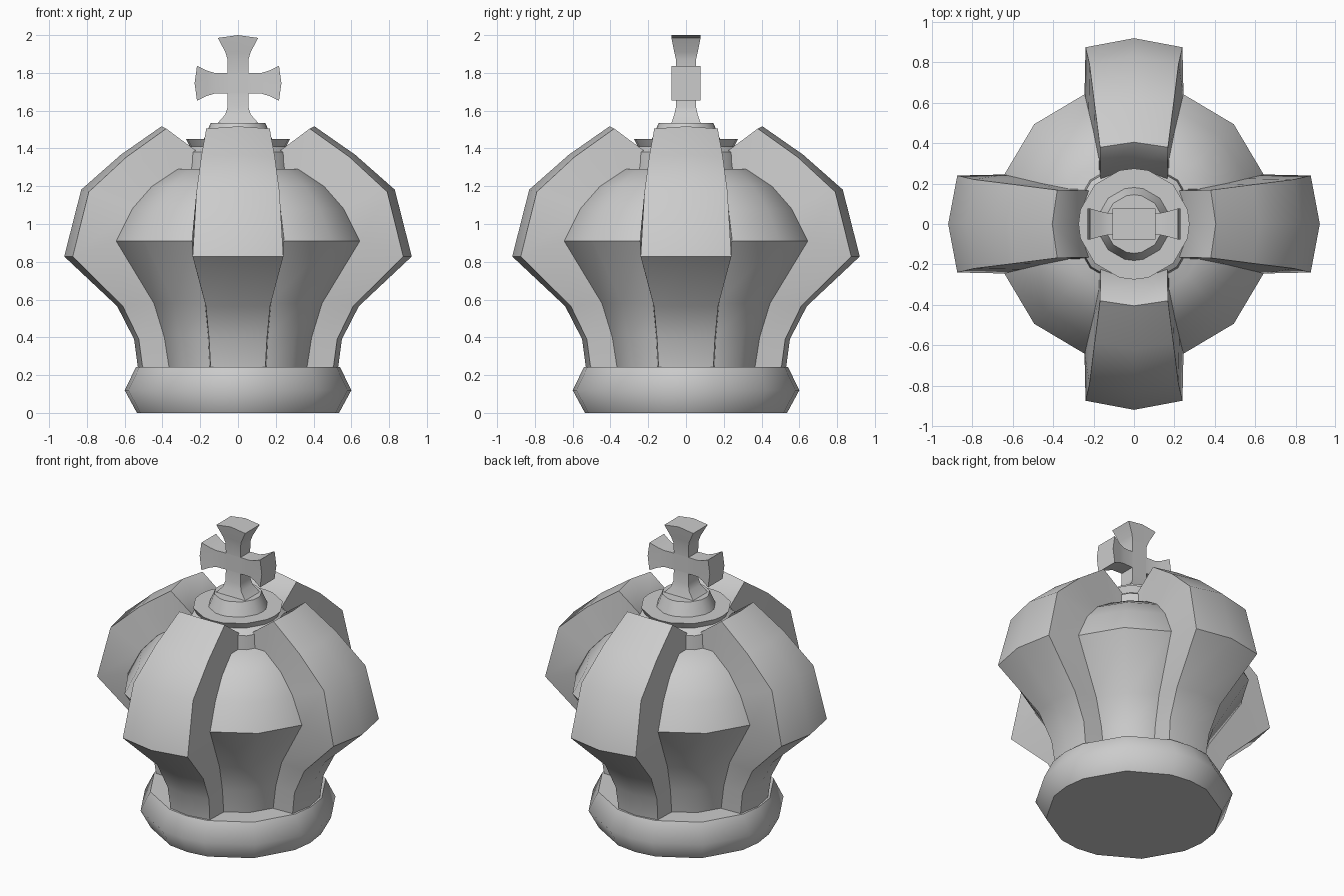
import bpy, bmesh, math
from mathutils import Matrix, Vector

if "Cube" in bpy.data.objects:
    bpy.data.objects.remove(bpy.data.objects["Cube"])


def finish(name, bm, angle):
    bmesh.ops.recalc_face_normals(bm, faces=bm.faces[:])
    mesh = bpy.data.meshes.new(name)
    bm.to_mesh(mesh)
    bm.free()
    ob = bpy.data.objects.new(name, mesh)
    bpy.context.collection.objects.link(ob)
    bpy.ops.object.select_all(action='DESELECT')
    ob.select_set(True)
    bpy.context.view_layer.objects.active = ob
    bpy.ops.object.shade_smooth_by_angle(angle=math.radians(angle))
    return ob


def loft(bm, rings, matrix=Matrix()):
    """Skin closed rings of equal length and cap both ends."""
    rows = [[bm.verts.new(matrix @ Vector(p)) for p in ring] for ring in rings]
    n = len(rows[0])
    for a, b in zip(rows, rows[1:]):
        for i in range(n):
            j = (i + 1) % n
            bm.faces.new((a[i], a[j], b[j], b[i]))
    bm.faces.new(rows[0])
    bm.faces.new(rows[-1])


# Uneven 16-sided outline: two short sides under each arm, two long between
ANGLES = [math.radians(q * 90 + a) for q in range(4) for a in (0, 15, 45, 75)]


def lathe(name, profile, angle=55):
    bm = bmesh.new()
    loft(bm, [[(r * math.cos(a), r * math.sin(a), z) for a in ANGLES]
              for r, z in profile])
    return finish(name, bm, angle)


# Base band, neck disc and knob under the cross
lathe("base_band", [(0.535, 0), (0.6, 0.12), (0.54, 0.243)])
lathe("neck_disc", [(0.31, 1.26), (0.3, 1.38), (0.255, 1.41), (0.275, 1.45)], 30)
lathe("cross_knob", [(0.185, 1.44), (0.16, 1.5), (0.145, 1.535)])

# Per level: body radius, body z, arm edge radius, arm centre radius,
# arm edge z, half width
LEVELS = [
    (0.365, 0.24, 0.505, 0.53, 0.24, 0.145),
    (0.39, 0.40, 0.525, 0.55, 0.39, 0.153),
    (0.445, 0.58, 0.61, 0.64, 0.565, 0.17),
    (0.645, 0.91, 0.875, 0.92, 0.828, 0.24),
    (0.56, 1.08, 0.79, 0.83, 1.17, 0.22),
    (0.455, 1.20, 0.59, 0.62, 1.355, 0.195),
    (0.32, 1.29, 0.38, 0.405, 1.505, 0.168),
]

# Cap body: panels that run from arm to arm with one fold in the middle
bm = bmesh.new()
rings = []
for r, z, _, _, _, w in LEVELS:
    d = math.hypot(r, w) * 1.015 * math.sqrt(0.5)
    ring = []
    for q in range(4):
        rot = Matrix.Rotation(q * math.pi / 2, 4, 'Z')
        ring += [rot @ Vector(p) for p in ((r, -w, z), (r, w, z), (d, d, z))]
    rings.append(ring)
loft(bm, rings)
finish("cap_body", bm, 55)

# Four raised arms
for q, side in enumerate(("right", "back", "left", "front")):
    bm = bmesh.new()
    rings = [[(r, -w - 0.005, z), (e, -w, ez), (c, 0, ez + (0.012 if ez > 1 else 0)),
              (e, w, ez), (r, w + 0.005, z)]
             for r, z, e, c, ez, w in LEVELS]
    rings.append([(0.25, -0.172, 1.28), (0.225, -0.165, 1.39), (0.265, 0, 1.395),
                  (0.225, 0.165, 1.39), (0.25, 0.172, 1.28)])
    loft(bm, rings, Matrix.Rotation(q * math.pi / 2, 4, 'Z'))
    finish(side + "_arm", bm, 55)

# Flared cross: four limbs around a small block
bm = bmesh.new()
CZ = 1.745
bmesh.ops.create_cube(bm, size=1, matrix=Matrix.Translation((0, 0, CZ))
                      @ Matrix.Diagonal((0.11, 0.1, 0.11, 1)))
for q, tip, bulge in ((0, 0.217, 0.013), (1, 0.217, 0.013),
                      (2, 0.24, 0.015), (3, 0.21, 0)):
    direction = (0, math.pi, -math.pi / 2, math.pi / 2)[q]
    hw = 0.092 if q < 2 else 0.107
    rings = []
    for t, w, d, b in ((0.054, 0.055, 0.05, 0), (0.125, 0.055, 0.053, 0),
                       (0.165, 0.067, 0.062, 0), (tip, hw, 0.077, bulge)):
        rings.append([(t, -d, -w), (t + b, -d, 0), (t, -d, w),
                      (t, d, w), (t + b, d, 0), (t, d, -w)])
    loft(bm, rings, Matrix.Translation((0, 0, CZ))
         @ Matrix.Rotation(direction, 4, 'Y'))
finish("top_cross", bm, 30)
